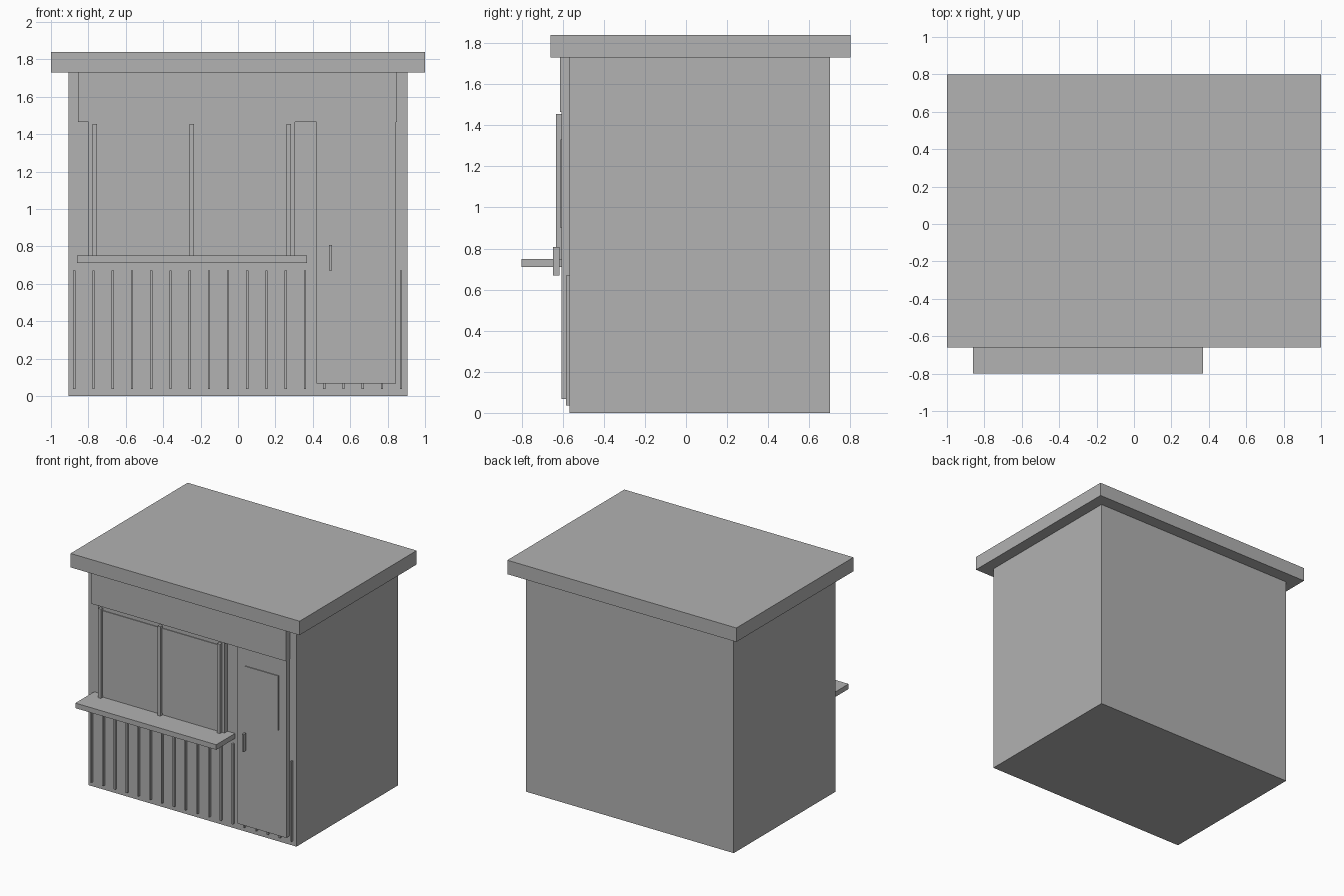
import bpy
import bmesh

cube = bpy.data.objects.get("Cube")
if cube:
    bpy.data.objects.remove(cube, do_unlink=True)

# One plain grey for the whole kiosk
GREY = (0.445, 0.445, 0.445, 1)
grey = bpy.data.materials.new("plain_grey")
grey.use_nodes = True
grey.diffuse_color = GREY
grey.node_tree.nodes["Principled BSDF"].inputs["Base Color"].default_value = GREY

WALL = -0.566    # outer face of the front wall
PANEL = -0.605   # outer face of the door and window panels


def box(name, x, y, z):
    """Axis-aligned box spanning the (low, high) pairs x, y and z."""
    spans = (x, y, z)
    bm = bmesh.new()
    bmesh.ops.create_cube(bm, size=1)
    for v in bm.verts:
        v.co = [(lo + hi) / 2 + c * (hi - lo) for c, (lo, hi) in zip(v.co, spans)]
    mesh = bpy.data.meshes.new(name)
    bm.to_mesh(mesh)
    bm.free()
    mesh.materials.append(grey)
    obj = bpy.data.objects.new(name, mesh)
    bpy.context.collection.objects.link(obj)
    return obj


# Main volume, roof slab and sign board
box("cabin", (-0.907, 0.907), (WALL, 0.70), (0, 1.73))
box("roof", (-1, 1), (-0.66, 0.80), (1.73, 1.84))
box("sign_board", (-0.855, 0.85), (-0.613, WALL), (1.465, 1.73))

# Serving window with its panel, glass and uprights
box("window_panel", (-0.80, 0.305), (PANEL, WALL), (0.75, 1.465))
box("window_glass", (-0.765, 0.27), (PANEL - 0.006, PANEL), (0.765, 1.435))
for i, x in enumerate((-0.767, -0.247, 0.272)):
    box(f"window_post_{i + 1}", (x - 0.012, x + 0.012), (-0.632, PANEL), (0.75, 1.455))
box("counter", (-0.86, 0.37), (-0.80, WALL), (0.71, 0.75))

# Door with its pane and handle
box("door", (0.42, 0.845), (PANEL, WALL), (0.067, 1.47))
box("door_window", (0.487, 0.78), (PANEL - 0.007, PANEL), (0.90, 1.33))
box("door_handle", (0.487, 0.503), (-0.648, -0.617), (0.67, 0.807))

# Row of vertical slats along the lower front wall
SLATS = 18
for i in range(SLATS):
    x = -0.875 + i * 1.747 / (SLATS - 1)
    box(f"wall_slat_{i + 1}", (x - 0.006, x + 0.006), (-0.585, WALL), (0.037, 0.67))
